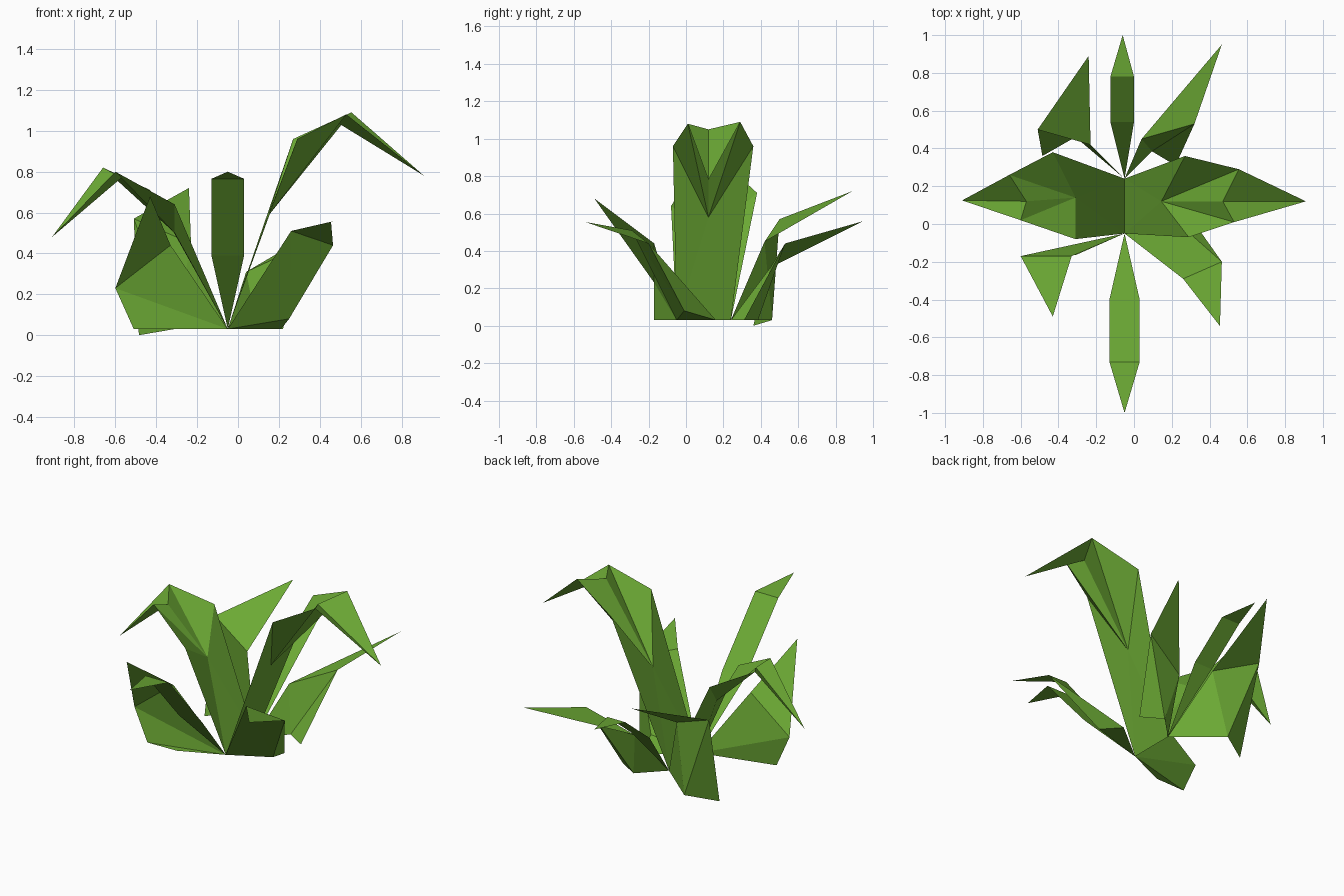
import bpy
import bmesh

leaf_mat = bpy.data.materials.new("leaf_green")
leaf_mat.diffuse_color = (0.15, 0.40, 0.035, 1)

BACK = (-0.05, 0.24, 0.03)    # shared root points
FRONT = (-0.05, -0.05, 0.03)


def build(name, verts, faces):
    """Flat-shaded single-sheet leaf."""
    bm = bmesh.new()
    vs = [bm.verts.new(v) for v in verts]
    for f in faces:
        bm.faces.new([vs[i] for i in f])
    me = bpy.data.meshes.new(name)
    bm.to_mesh(me)
    bm.free()
    me.materials.append(leaf_mat)
    ob = bpy.data.objects.new(name, me)
    bpy.context.collection.objects.link(ob)


def folded_leaf(name, knee, shoulder, tip):
    """Large leaf with a centre crease; each row is back edge, crease, front edge."""
    build(name, [BACK, FRONT] + knee + shoulder + [tip],
          [(0, 1, 3), (0, 3, 2), (1, 4, 3),
           (2, 3, 5), (3, 6, 5), (3, 4, 7), (3, 7, 6),
           (5, 6, 8), (6, 7, 8)])


def blade_leaf(name, root, x0, x1, rows, tip):
    """Narrow strap leaf; rows are (y, z) stations."""
    pts = [root]
    for y, z in rows:
        pts += [(x0, y, z), (x1, y, z)]
    build(name, pts + [tip], [(0, 1, 2), (1, 3, 4, 2), (3, 5, 4)])


SAIL = [(0, 1, 4), (1, 2, 3), (1, 3, 4), (3, 5, 4)]
FAN = [(0, 1, 2), (0, 2, 3), (0, 3, 4), (3, 5, 4)]
SCOOP = [(0, 1, 2), (0, 2, 4), (2, 1, 3), (2, 3, 4), (3, 5, 4)]

# two big folded leaves
folded_leaf("right_large_leaf",
            [(0.27, 0.36, 0.96), (0.145, 0.12, 0.58), (0.29, -0.07, 0.96)],
            [(0.555, 0.29, 1.09), (0.47, 0.12, 1.05), (0.53, 0.01, 1.08)],
            (0.91, 0.12, 0.78))
folded_leaf("left_large_leaf",
            [(-0.43, 0.38, 0.71), (-0.31, 0.14, 0.50), (-0.31, -0.08, 0.64)],
            [(-0.66, 0.26, 0.82), (-0.57, 0.12, 0.77), (-0.60, 0.02, 0.80)],
            (-0.91, 0.125, 0.48))

# narrow centre leaves
blade_leaf("front_leaf", FRONT, -0.13, 0.03, [(-0.40, 0.39), (-0.73, 0.765)],
           (-0.05, -1.0, 0.80))
blade_leaf("back_leaf", BACK, -0.125, 0.0, [(0.54, 0.37), (0.78, 0.56)],
           (-0.06, 1.0, 0.58))

# four broad corner leaves
build("back_left_leaf",
      [BACK, (-0.31, 0.46, 0.03), (-0.485, 0.36, 0.0), (-0.51, 0.50, 0.57),
       (-0.23, 0.42, 0.45), (-0.24, 0.89, 0.72)], SAIL)
build("back_right_leaf",
      [BACK, (0.095, 0.385, 0.03), (0.22, 0.31, 0.03), (0.32, 0.53, 0.44),
       (0.04, 0.45, 0.31), (0.465, 0.95, 0.56)], SAIL)
build("front_left_leaf",
      [FRONT, (-0.31, -0.165, 0.03), (-0.51, -0.17, 0.03), (-0.60, -0.17, 0.23),
       (-0.33, -0.17, 0.44), (-0.43, -0.49, 0.68)], FAN)
build("front_right_leaf",
      [FRONT, (0.21, 0.16, 0.03), (0.25, -0.01, 0.08), (0.465, -0.20, 0.44),
       (0.26, -0.29, 0.51), (0.455, -0.54, 0.555)], SCOOP)
